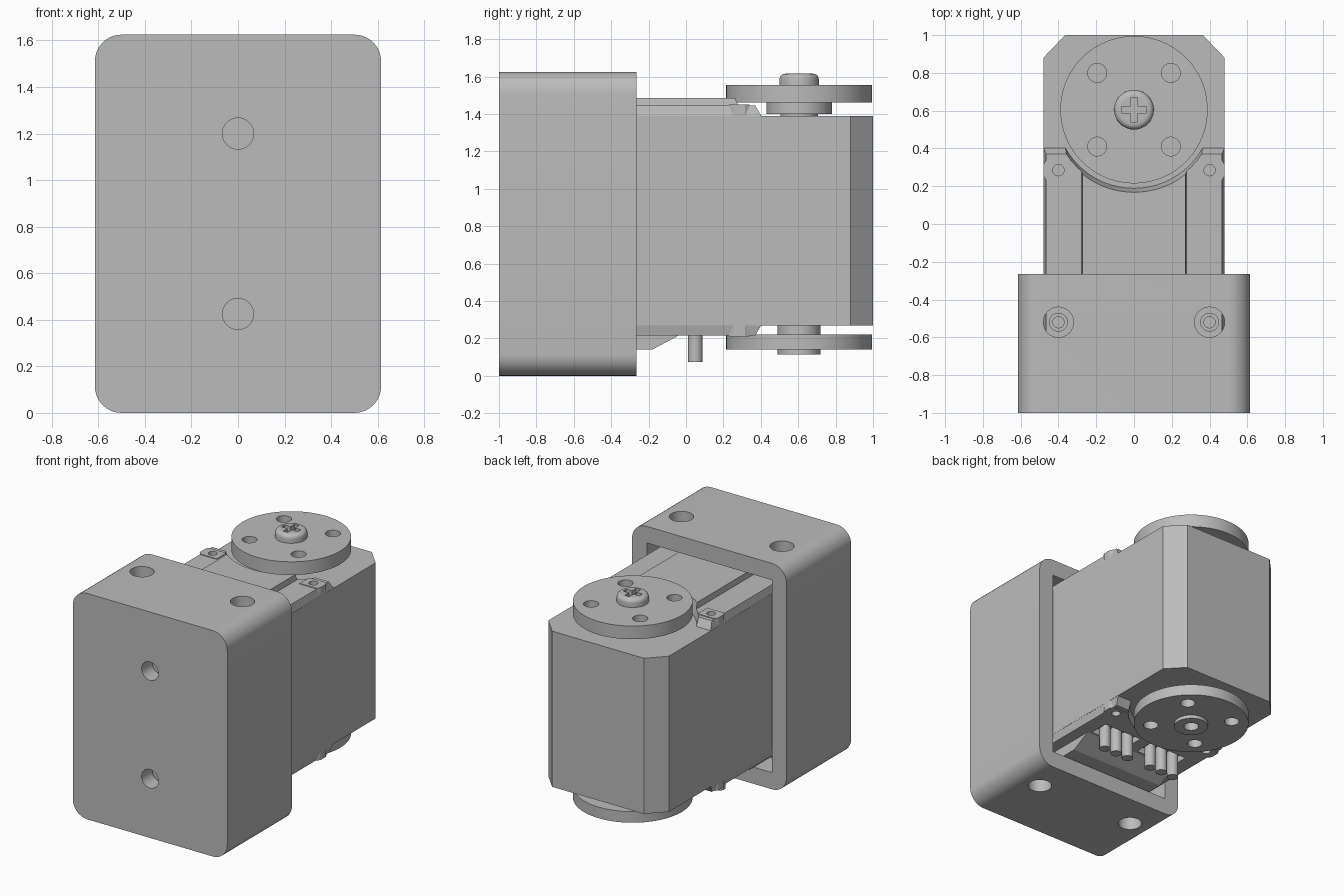
import bpy, bmesh, math
from mathutils import Vector

cube = bpy.data.objects.get("Cube")
if cube:
    bpy.data.objects.remove(cube)

gray = bpy.data.materials.new("plain_gray")
gray.use_nodes = True
gray.diffuse_color = (0.5, 0.5, 0.5, 1)
gray.node_tree.nodes["Principled BSDF"].inputs["Base Color"].default_value = (0.5, 0.5, 0.5, 1)

MID = 0.83           # mid height of the servo
HY = 0.605           # y of the horn axis


def prism(name, outline, lo, hi, axis="z", far=None):
    """Extrude an outline along an axis; 'far' is an optional tapered end outline."""
    place = {"z": lambda a, b, c: (a, b, c),
             "y": lambda a, b, c: (a, c, b),
             "x": lambda a, b, c: (c, a, b)}[axis]
    bm = bmesh.new()
    low = [bm.verts.new(place(a, b, lo)) for a, b in outline]
    top = [bm.verts.new(place(a, b, hi)) for a, b in (far or outline)]
    bm.faces.new(low)
    bm.faces.new(top)
    n = len(low)
    for i in range(n):
        j = (i + 1) % n
        bm.faces.new((low[i], low[j], top[j], top[i]))
    bmesh.ops.recalc_face_normals(bm, faces=bm.faces)
    mesh = bpy.data.meshes.new(name)
    bm.to_mesh(mesh)
    bm.free()
    mesh.materials.append(gray)
    obj = bpy.data.objects.new(name, mesh)
    bpy.context.collection.objects.link(obj)
    return obj


def rect(x0, x1, y0, y1):
    return [(x0, y0), (x1, y0), (x1, y1), (x0, y1)]


def circle(x, y, r, n=48):
    return [(x + r * math.cos(2 * math.pi * i / n), y + r * math.sin(2 * math.pi * i / n))
            for i in range(n)]


def cyl(name, x, y, r, lo, hi, n=48, far_r=None, axis="z"):
    return prism(name, circle(x, y, r, n), lo, hi, axis,
                 circle(x, y, far_r, n) if far_r else None)


def combine(obj, others, op="DIFFERENCE"):
    """Apply booleans in turn and remove the helper shapes."""
    for other in others:
        other.hide_render = True
        mod = obj.modifiers.new("cut", "BOOLEAN")
        mod.operation, mod.solver, mod.object = op, "EXACT", other
    bpy.context.view_layer.update()
    dg = bpy.context.evaluated_depsgraph_get()
    mesh = bpy.data.meshes.new_from_object(obj.evaluated_get(dg))
    obj.modifiers.clear()
    obj.data = mesh
    for other in others:
        bpy.data.objects.remove(other)
    return obj


def height(z, side):
    """Mirror a height to the underside when side is -1."""
    return z if side > 0 else 2 * MID - z


# Mounting bracket: rounded block with a pocket and screw holes
W, H, R = 0.615, 1.625, 0.115
rounded = []
for cx, cz, start in ((W - R, R, -90), (W - R, H - R, 0), (R - W, H - R, 90), (R - W, R, 180)):
    for i in range(11):
        a = math.radians(start + 9 * i)
        rounded.append((cx + R * math.cos(a), cz + R * math.sin(a)))
bracket = prism("mounting_bracket", rounded, -1, -0.265, "y")
cutters = [prism("pocket", rect(-0.497, 0.497, 0.12, 1.505), -0.88, 0, "y")]
cutters += [cyl("side_hole", x, -0.52, 0.08, -0.1, 1.8, 32) for x in (-0.4, 0.4)]
cutters += [cyl("front_hole", 0, z, 0.067, -1.1, -0.8, 32, axis="y") for z in (0.425, 1.2)]
combine(bracket, cutters)

# Servo case with chamfered rear corners
case = [(-0.48, -0.87), (0.48, -0.87), (0.48, 0.88), (0.365, 1), (-0.365, 1), (-0.48, 0.88)]
prism("servo_case", case, 0.27, 1.39)


def horn_clearance(side):
    return cyl("clearance", 0, HY, 0.405, height(1.34, side), height(1.52, side), 64, 0.445)


# Tapered end covers with a curved clearance for the horn, and corner bosses
for side, label in ((1, "top"), (-1, "bottom")):
    cover = prism(label + "_cover", rect(-0.48, 0.48, -0.87, 0.405),
                  height(1.385, side), height(1.445, side),
                  far=rect(-0.465, 0.465, -0.865, 0.37))
    tools = [horn_clearance(side)]
    tools += [cyl("screw_hole", x, y, 0.03, height(1.40, side), height(1.5, side), 24)
              for x in (-0.4, 0.4) for y in (-0.52, 0.285)]
    if side < 0:
        tools += [prism("pin_recess", rect(x - 0.155, x + 0.155, -0.02, 0.12), 0.18, 0.262)
                  for x in (-0.2, 0.2)]
    combine(cover, tools)
    for x in (-0.4, 0.4):
        s = 1 if x > 0 else -1
        ear = prism(label + "_corner_ear",
                    [(s * a, b) for a, b in ((0.33, 0.23), (0.465, 0.23), (0.48, 0.255),
                                             (0.48, 0.315), (0.465, 0.34), (0.33, 0.34))],
                    height(1.387, side), height(1.45, side))
        combine(ear, [horn_clearance(side),
                      cyl("screw_hole", x, 0.285, 0.03, height(1.40, side),
                          height(1.5, side), 24)])
        combine(cyl(label + "_inner_boss", x, -0.52, 0.05, height(1.43, side),
                    height(1.455, side), 32),
                [cyl("screw_hole", x, -0.52, 0.03, height(1.40, side), height(1.5, side), 24)])

# Raised strip on the top cover
strip = prism("top_strip", rect(-0.28, 0.28, -0.87, 0.35), 1.43, 1.485,
              far=rect(-0.272, 0.272, -0.87, 0.35))
combine(strip, [horn_clearance(1)])

# Connector housing with a sloped end, and its two rows of pins
prism("connector_housing", [(-0.8, 0.225), (-0.8, 0.14), (-0.18, 0.14), (-0.04, 0.215),
                            (-0.04, 0.225)], -0.38, 0.38, "x")
for x in (-0.3, -0.2, -0.1, 0.1, 0.2, 0.3):
    cyl("connector_pin", x, 0.05, 0.039, 0.075, 0.268, 24)


# Horn discs with four mounting holes
def horn(name, lo, hi, extra=()):
    disc = cyl(name, 0, HY, 0.39, lo, hi, 96)
    holes = [cyl("horn_hole", x, HY + y, 0.05, lo - 0.1, hi + 0.1, 32)
             for x in (-0.195, 0.195) for y in (-0.195, 0.195)]
    return combine(disc, holes + list(extra))


horn("top_horn", 1.46, 1.555)
cyl("top_horn_hub", 0, HY, 0.175, 1.40, 1.462)
cyl("output_shaft", 0, HY, 0.1, 1.38, 1.41)
horn("bottom_horn", 0.14, 0.22, [cyl("bore", 0, HY, 0.05, 0.0, 0.2, 32)])
cyl("idler_shaft", 0, HY, 0.115, 0.21, 0.275)
combine(cyl("idler_collar", 0, HY, 0.115, 0.115, 0.141),
        [cyl("bore", 0, HY, 0.05, 0, 0.3, 32)])

# Horn screw: domed head with a cross recess
screw = cyl("horn_screw", 0, HY, 0.105, 1.55, 1.615)
bm = bmesh.new()
bm.from_mesh(screw.data)
rim = [e for e in bm.edges if all(v.co.z > 1.61 for v in e.verts)]
bmesh.ops.bevel(bm, geom=rim, offset=0.03, segments=5, profile=0.5, affect="EDGES")
bm.to_mesh(screw.data)
bm.free()
combine(screw, [prism("slot", rect(-a, a, HY - b, HY + b), 1.575, 1.7)
                for a, b in ((0.065, 0.018), (0.018, 0.065))])

# Smooth round walls while keeping edges sharp
bpy.ops.object.select_all(action="DESELECT")
for obj in bpy.context.collection.objects:
    if obj.type == "MESH" and gray.name in obj.data.materials:
        obj.select_set(True)
        bpy.context.view_layer.objects.active = obj
bpy.ops.object.shade_smooth_by_angle(angle=math.radians(25))
